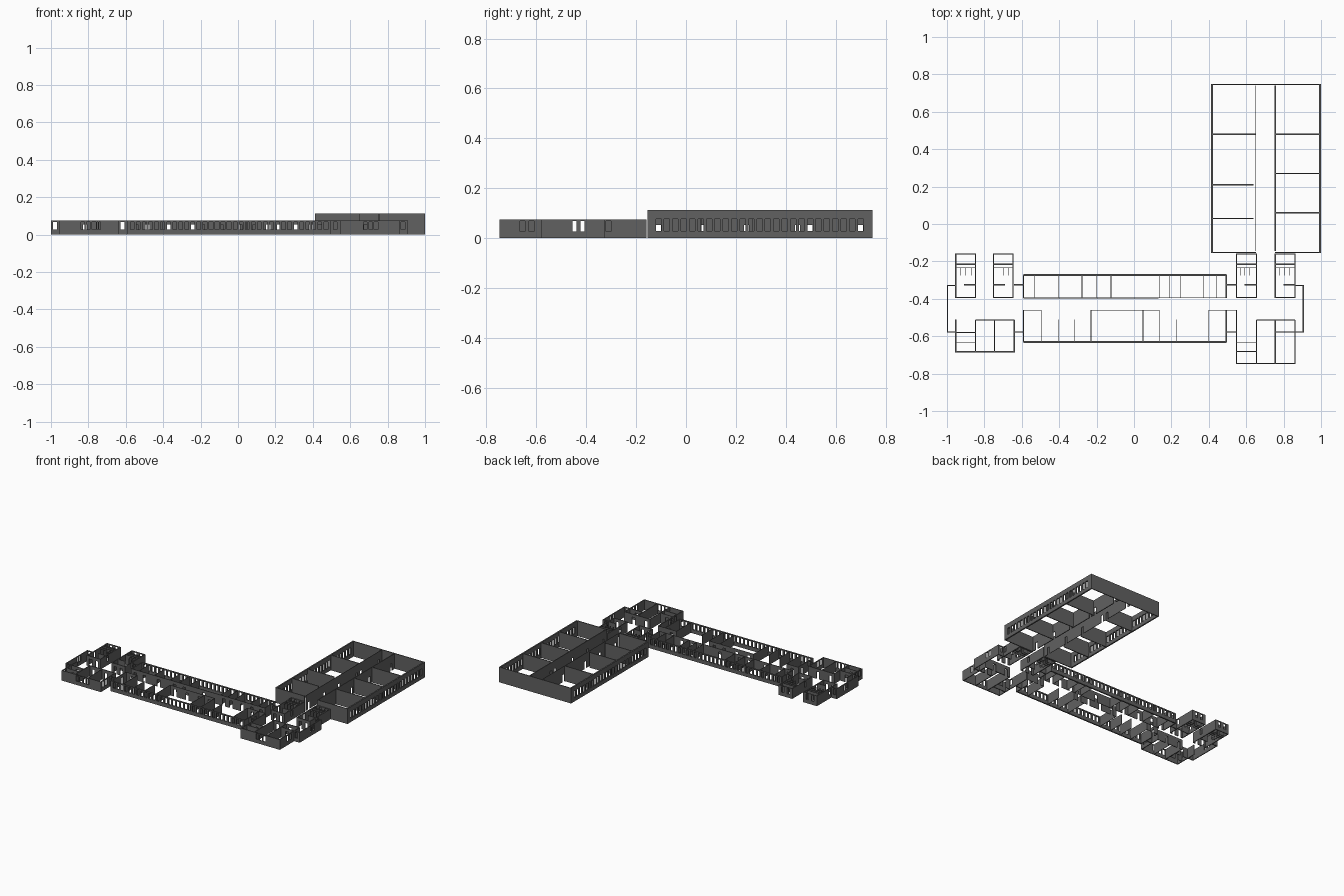
import bpy, bmesh
from mathutils import Vector

if "Cube" in bpy.data.objects:
    bpy.data.objects.remove(bpy.data.objects["Cube"])

LOW, TALL = 0.075, 0.112
OUT, MID, THIN = 0.010, 0.006, 0.003   # wall thicknesses
meshes = {}


def wall(part, axis, pos, a, b, t=MID, h=LOW, holes=()):
    """Straight wall along an axis, centred on pos, with rectangular openings."""
    if part not in meshes:
        meshes[part] = bmesh.new()
    bm = meshes[part]
    r = lambda v: round(v, 4)
    holes = [o for o in holes if o[0] - o[1] / 2 > a and o[0] + o[1] / 2 < b]
    S = sorted({r(a), r(b)} | {r(c + k * w / 2) for c, w, _, _ in holes for k in (-1, 1)})
    Z = sorted({0, h} | {r(z) for o in holes for z in o[2:]})
    verts, faces = {}, []

    def vert(s, z):
        if (s, z) not in verts:
            co = (s, pos - t / 2, z) if axis == 'x' else (pos - t / 2, s, z)
            verts[s, z] = bm.verts.new(co)
        return verts[s, z]

    for s0, s1 in zip(S, S[1:]):
        for z0, z1 in zip(Z, Z[1:]):
            sm, zm = (s0 + s1) / 2, (z0 + z1) / 2
            if any(abs(sm - c) < w / 2 and lo < zm < hi for c, w, lo, hi in holes):
                continue
            faces.append(bm.faces.new([vert(s0, z0), vert(s1, z0), vert(s1, z1), vert(s0, z1)]))
    new = bmesh.ops.extrude_face_region(bm, geom=faces, use_keep_orig=True)['geom']
    off = Vector((0, t, 0)) if axis == 'x' else Vector((t, 0, 0))
    bmesh.ops.translate(bm, vec=off, verts=[g for g in new if isinstance(g, bmesh.types.BMVert)])


def windows(*cs, w=0.02, z0=0.027, z1=0.068):
    return [(c, w, z0, z1) for c in cs]


def row(a, b, n, **k):
    return windows(*[a + (b - a) * i / (n - 1) for i in range(n)], **k)


def doors(*cs, w=0.022):
    return [(c, w, 0, 0.053) for c in cs]


# Tall hall block: outer walls, corridor walls and room partitions
P = 'hall_outer_walls'
hall_win = row(-0.11, 0.70, 25, w=0.022, z0=0.028, z1=0.077)
for x in (0.417, 0.995):
    wall(P, 'y', x, -0.153, 0.748, OUT, TALL, hall_win)
wall(P, 'x', 0.745, 0.412, 1.0, MID, TALL)
wall(P, 'x', -0.152, 0.412, 0.652, MID, TALL)
wall(P, 'x', -0.152, 0.754, 1.0, MID, TALL)
P = 'hall_inner_walls'
hall_doors = doors(-0.11, 0.0725, 0.2425, 0.4475, 0.4975, 0.70, w=0.02)
wall(P, 'y', 0.652, -0.145, 0.74, THIN, TALL, hall_doors)
wall(P, 'y', 0.755, -0.145, 0.74, MID, TALL, hall_doors)
for y, e in ((0.48, 0.652), (0.21, 0.638), (0.03, 0.638)):
    wall(P, 'x', y, 0.42, e, MID, TALL)
for y in (0.48, 0.27, 0.06):
    wall(P, 'x', y, 0.755, 0.992, MID, TALL)

# Long central range: facades with window rows
P = 'range_outer_walls'
win = row(-0.565, 0.47, 33, w=0.02)
for y in (-0.273, -0.63):
    wall(P, 'x', y, -0.592, 0.495, OUT, LOW, win)
for x in (-0.59, 0.493):
    wall(P, 'y', x, -0.395, -0.273)
    wall(P, 'y', x, -0.63, -0.46, MID, LOW, doors(-0.505))

# Central range: corridor walls and partitions
P = 'range_inner_walls'
north = [-0.53, -0.406, -0.278, -0.203, -0.123, 0.134, 0.19, 0.25, 0.374, 0.44]
north_doors = doors(-0.56, -0.485, -0.37, -0.24, -0.16, 0.0,
                    0.162, 0.22, 0.31, 0.39, 0.465)
wall(P, 'x', -0.395, -0.59, 0.13, 0.004, LOW, north_doors)
wall(P, 'x', -0.395, 0.13, 0.493, 0.002, LOW, north_doors)
for x in north:
    wall(P, 'y', x, -0.395, -0.275, THIN)
for a, b, d in ((-0.59, -0.497, (-0.545,)), (-0.23, 0.134, (-0.19, -0.09, 0.01, 0.09)),
                (0.40, 0.545, (0.44,))):
    wall(P, 'x', -0.46, a, b, THIN, LOW, doors(*d))
for x, e in ((-0.497, -0.46), (-0.406, -0.51), (-0.32, -0.51), (-0.23, -0.46),
             (0.048, -0.46), (0.134, -0.46), (0.225, -0.51), (0.40, -0.46)):
    wall(P, 'y', x, -0.63, e, THIN)

# Four small north wings, each with a wash room and stalls
for name, x0, side, stalls in (('west_outer', -0.953, 1, (0.025, 0.05, 0.085)),
                               ('west_inner', -0.752, -1, (0.055, 0.08)),
                               ('east_inner', 0.548, 1, (0.02, 0.045, 0.07)),
                               ('east_outer', 0.755, 1, (0.025, 0.05, 0.075))):
    P = name + '_north_wing'
    x1, m = x0 + 0.106, x0 + 0.053
    for x in (x0, x1):
        wall(P, 'y', x, -0.395, -0.158, MID, LOW, windows(-0.31))
    wall(P, 'x', -0.161, x0, x1, MID, LOW, windows(m - 0.022, m + 0.022))
    wall(P, 'x', -0.215, x0, x1, MID, LOW, doors(m))
    wall(P, 'x', -0.235, x0, x1, THIN, LOW, doors(m))
    wall(P, 'x', -0.392, x0, x1, MID, LOW, doors(m - 0.025, m + 0.025))
    wall(P, 'x', -0.198, x0, x1, 0.002, LOW, doors(m))
    a, b = (m - 0.01, x1) if side > 0 else (x0, m + 0.01)
    wall(P, 'x', -0.325, a, b, MID)
    for s in stalls:
        wall(P, 'y', x0 + s, -0.275, -0.235, 0.002)

# South wings of both end pavilions
for name, x0, y0, lights in (('west', -0.953, -0.686, (-0.83, -0.80, -0.77, -0.745)),
                             ('east', 0.548, -0.748, (0.68, 0.71, 0.738))):
    P = name + '_south_wing'
    x = [x0, x0 + 0.106, x0 + 0.207, x0 + 0.313]
    wall(P, 'x', y0 + 0.003, x0, x[3], MID, LOW, windows(*lights))
    wall(P, 'y', x[0], y0, -0.51 if name == 'west' else -0.46, MID, LOW,
         windows(-0.66, -0.62))
    wall(P, 'y', x[1], y0, -0.512)
    wall(P, 'y', x[2], y0, -0.512, MID if name == 'east' else THIN)
    wall(P, 'y', x[3], y0, -0.512, MID, LOW, windows(-0.655, -0.62))
    wall(P, 'x', -0.514, x[1], x[3], MID, LOW, doors(x[1] + 0.03, x[2] + 0.03))
    wall(P, 'x', -0.635, x0, x[1], THIN, LOW, doors(x0 + 0.05))
    if name == 'east':
        wall(P, 'x', -0.682, x0, x[1])
        wall(P, 'x', -0.577, x[2], x[3], MID, LOW, doors(x[2] + 0.05))
    else:
        wall(P, 'x', -0.58, x0, x[1], THIN, LOW, doors(x0 + 0.05))

# End vestibules and the short links to the central range
for name, xe, a, b, w in (('west', -0.997, -1.0, -0.953, -0.979),
                          ('east', 0.905, 0.861, 0.908, 0.882)):
    P = name + '_vestibule'
    wall(P, 'y', xe, -0.58, -0.325, MID, LOW, windows(-0.448, -0.415, w=0.016))
    for y in (-0.328, -0.577):
        wall(P, 'x', y, a, b, MID, LOW, windows(w))
for name, a, b, m in (('west', -0.642, -0.59, -0.618), ('east', 0.493, 0.548, 0.52)):
    for y in (-0.325, -0.577):
        wall(name + '_link', 'x', y, a, b, MID, LOW, windows(m))

# Turn every collected part into a dark grey object
dark = bpy.data.materials.new('dark_wall')
dark.diffuse_color = (0.12, 0.12, 0.12, 1)
dark.use_nodes = True
dark.node_tree.nodes["Principled BSDF"].inputs["Base Color"].default_value = dark.diffuse_color
for name, bm in meshes.items():
    bmesh.ops.recalc_face_normals(bm, faces=bm.faces)
    me = bpy.data.meshes.new(name)
    bm.to_mesh(me)
    bm.free()
    me.materials.append(dark)
    bpy.context.collection.objects.link(bpy.data.objects.new(name, me))
